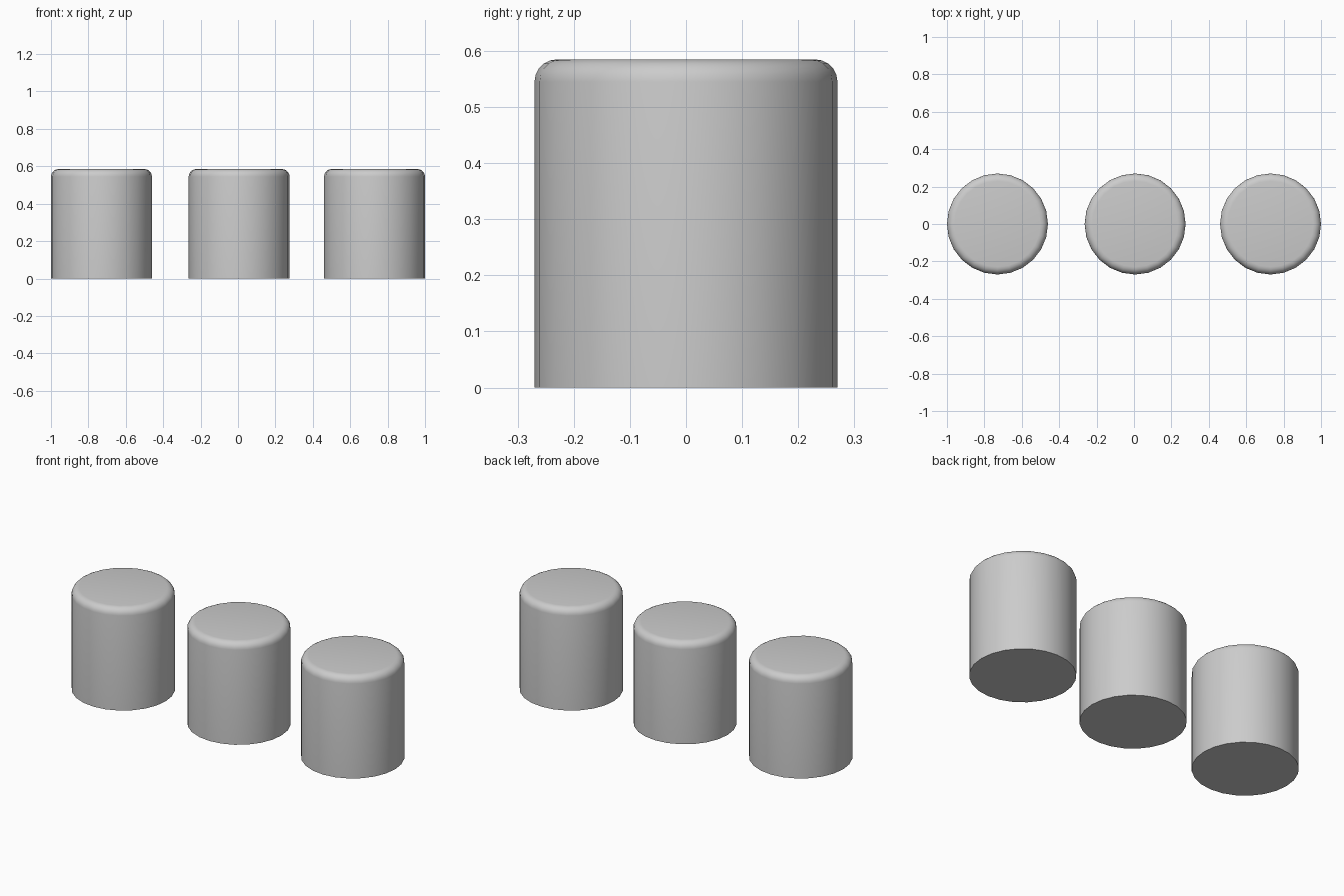
import bpy, bmesh, math

if "Cube" in bpy.data.objects:
    bpy.data.objects.remove(bpy.data.objects["Cube"])

SIDES, RADIUS, HEIGHT, FILLET = 24, 0.27, 0.585, 0.04


def make_stool(name, x):
    # Cylinder with flat bottom and rounded upper rim
    bm = bmesh.new()
    bmesh.ops.create_cone(bm, cap_ends=True, segments=SIDES,
                          radius1=RADIUS, radius2=RADIUS, depth=HEIGHT)
    rim = [e for e in bm.edges if all(v.co.z > 0 for v in e.verts)]
    bmesh.ops.bevel(bm, geom=rim, offset=FILLET, offset_type='OFFSET',
                    segments=5, profile=0.5, affect='EDGES')
    bmesh.ops.translate(bm, verts=bm.verts, vec=(0, 0, HEIGHT / 2))
    mesh = bpy.data.meshes.new(name)
    bm.to_mesh(mesh)
    bm.free()
    obj = bpy.data.objects.new(name, mesh)
    obj.location.x = x
    bpy.context.collection.objects.link(obj)
    bpy.ops.object.select_all(action='DESELECT')
    obj.select_set(True)
    bpy.context.view_layer.objects.active = obj
    bpy.ops.object.shade_smooth_by_angle(angle=math.radians(35))


# Row of three round stools, the middle one very slightly off centre
for name, x in (("left_stool", -0.73), ("middle_stool", 0.006), ("right_stool", 0.73)):
    make_stool(name, x)
